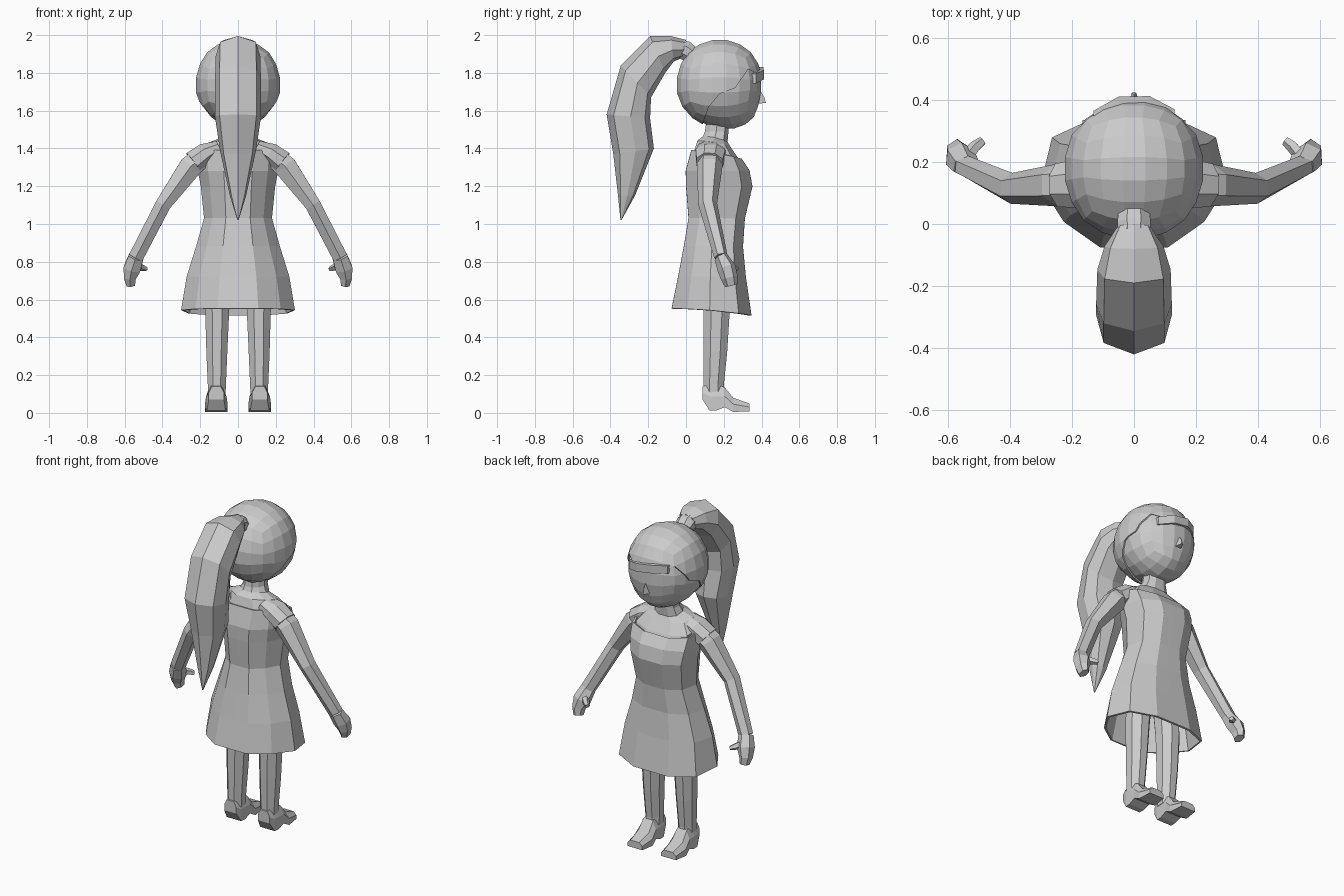
import bpy, bmesh, math
from mathutils import Vector

mat = bpy.data.materials.new("light grey")
mat.diffuse_color = (0.6, 0.6, 0.6, 1)


def finish(name, bm):
    bmesh.ops.recalc_face_normals(bm, faces=bm.faces)
    me = bpy.data.meshes.new(name)
    bm.to_mesh(me)
    bm.free()
    me.materials.append(mat)
    ob = bpy.data.objects.new(name, me)
    bpy.context.collection.objects.link(ob)
    return ob


def loft(name, rings, caps=(True, True)):
    """Skin a list of closed rings that share one point count."""
    bm = bmesh.new()
    vs = [[bm.verts.new(p) for p in r] for r in rings]
    n = len(vs[0])
    for a, b in zip(vs, vs[1:]):
        for i in range(n):
            j = (i + 1) % n
            bm.faces.new((a[i], a[j], b[j], b[i]))
    if caps[0]:
        bm.faces.new(vs[0][::-1])
    if caps[1]:
        bm.faces.new(vs[-1])
    return finish(name, bm)


def tube(name, path, sides=6, side=1):
    """Path entries: x, y, z, radius along x-z, radius along y."""
    pts = [Vector((p[0] * side, p[1], p[2])) for p in path]
    rings = []
    for i, p in enumerate(pts):
        t = (pts[min(i + 1, len(pts) - 1)] - pts[max(i - 1, 0)]).normalized()
        u = t.cross(Vector((0, 1, 0))).normalized()
        v = u.cross(t)
        ru, rv = path[i][3:]
        rings.append([p + u * ru * math.cos(a) + v * rv * math.sin(a)
                      for a in (math.tau * (k + 0.5) / sides for k in range(sides))])
    return loft(name, rings)


# Body cross-section: half width fraction, back-to-front fraction
HALF = [(0.36, 0.0), (0.75, 0.2), (1, 0.48), (0.88, 0.84), (0.4, 1)]


def body_ring(z, w, back, front, dip=0.0):
    half = [(w * x, back + (front - back) * t, z - dip * t * t) for x, t in HALF]
    mid_b = (0, back, z)
    mid_f = (0, front, z - dip)
    return [mid_b] + half + [mid_f] + [(-x, y, h) for x, y, h in half[::-1]]


# Dress, open at the hem
dress = loft("dress", [body_ring(*r) for r in (
    (0.55, 0.29, -0.065, 0.335, 0.035), (0.72, 0.26, -0.03, 0.305),
    (0.88, 0.21, 0.0, 0.29), (1.03, 0.168, 0.025, 0.30),
    (1.20, 0.185, 0.012, 0.34), (1.28, 0.20, 0.01, 0.325),
    (1.39, 0.205, 0.04, 0.285, 0.05))], (False, False))
solid = dress.modifiers.new("thickness", "SOLIDIFY")
solid.thickness = 0.012

# Shoulders and neck
loft("shoulders_and_neck", [body_ring(*r) for r in (
    (1.30, 0.19, 0.03, 0.30), (1.39, 0.198, 0.045, 0.275, 0.04),
    (1.44, 0.15, 0.06, 0.235, 0.03), (1.465, 0.085, 0.09, 0.22, 0.03),
    (1.49, 0.068, 0.10, 0.225), (1.56, 0.068, 0.11, 0.23))])

# Shoe outline by station: y, low z, high z, half width
FOOT = [(0.088, 0.07, 0.14, 0.04), (0.125, 0.012, 0.15, 0.05),
        (0.16, 0.012, 0.15, 0.052), (0.205, 0.03, 0.135, 0.054),
        (0.25, 0.005, 0.08, 0.06), (0.335, 0.008, 0.05, 0.05)]

for side, tag in ((-1, "left"), (1, "right")):
    # Strap over the shoulder
    tube("shoulder_" + tag, [(0.10, 0.13, 1.41, 0.035, 0.07),
                             (0.17, 0.13, 1.375, 0.06, 0.085),
                             (0.235, 0.125, 1.325, 0.068, 0.075)], 8, side)
    # Arm and closed hand
    tube("arm_" + tag, [(0.18, 0.13, 1.36, 0.06, 0.07), (0.25, 0.125, 1.305, 0.07, 0.068),
                        (0.395, 0.115, 1.105, 0.047, 0.05),
                        (0.54, 0.185, 0.825, 0.045, 0.036)], 6, side)
    tube("hand_" + tag, [(0.54, 0.185, 0.825, 0.046, 0.037), (0.56, 0.215, 0.765, 0.052, 0.05),
                         (0.572, 0.23, 0.715, 0.036, 0.045),
                         (0.568, 0.24, 0.675, 0.026, 0.035)], 6, side)
    tube("thumb_" + tag, [(0.54, 0.215, 0.785, 0.022, 0.022), (0.51, 0.25, 0.77, 0.019, 0.02),
                          (0.487, 0.268, 0.762, 0.012, 0.015)], 5, side)
    # Leg
    loft("leg_" + tag, [[(side * (cx + rx * math.cos(a)), cy + ry * math.sin(a), z)
                         for a in (math.tau * (k + 0.5) / 8 for k in range(8))]
                        for z, cx, cy, rx, ry in (
        (0.10, 0.112, 0.148, 0.05, 0.058), (0.15, 0.112, 0.147, 0.052, 0.058),
        (0.32, 0.112, 0.155, 0.06, 0.068), (0.55, 0.11, 0.162, 0.069, 0.076),
        (0.85, 0.085, 0.16, 0.075, 0.085))])
    # Shoe
    loft("shoe_" + tag, [[(side * 0.115 - w, y, lo), (side * 0.115 + w, y, lo),
                          (side * 0.115 + w, y, lo * 0.45 + hi * 0.55),
                          (side * 0.115 + w * 0.6, y, hi), (side * 0.115 - w * 0.6, y, hi),
                          (side * 0.115 - w, y, lo * 0.45 + hi * 0.55)]
                         for y, lo, hi, w in FOOT])


def head_shape(name, grow):
    """Cube rounded to a ball, narrowed towards the chin."""
    bm = bmesh.new()
    bmesh.ops.create_cube(bm, size=2)
    bmesh.ops.subdivide_edges(bm, edges=bm.edges[:], cuts=4, use_grid_fill=True)
    for v in bm.verts:
        d = Vector([math.tan(c * math.pi / 4.4) for c in v.co]).normalized()
        d *= 1 + 0.05 * (1 - max(abs(c) for c in d))
        low = max(0.0, -d.z - 0.35)
        v.co = (0.228 * grow * d.x * (1 - 0.25 * low),
                0.178 + 0.232 * grow * d.y + 0.06 * low,
                1.735 + 0.245 * grow * d.z)
    return finish(name, bm)


# Head and hair cap; the face opening is cut with a side profile
head_shape("head", 0.965)
hair = head_shape("hair", 1.0)
PROFILE = [(0.085, 1.3), (0.085, 1.52), (0.12, 1.62), (0.18, 1.69), (0.26, 1.72),
           (0.33, 1.82), (0.37, 1.80), (0.6, 1.74), (0.6, 1.3)]
cutter = loft("face_cutter", [[(x, y, z) for y, z in PROFILE] for x in (-0.5, 0.5)])
cutter.hide_render = True
cutter.hide_viewport = True
cut = hair.modifiers.new("face_opening", "BOOLEAN")
cut.operation = "DIFFERENCE"
cut.solver = "EXACT"
cut.object = cutter
bpy.context.view_layer.objects.active = hair
bpy.ops.object.modifier_apply(modifier=cut.name)
bpy.data.objects.remove(cutter)

# Swept fringe lock
loft("fringe", [[(x, 0.30, z + 0.03), (x, y, z + 0.03), (x, y, z - 0.02), (x, 0.30, z - 0.02)]
                for x, y, z in ((-0.13, 0.365, 1.80), (-0.05, 0.41, 1.80),
                                (0.05, 0.412, 1.785), (0.13, 0.37, 1.765))])

# Nose
loft("nose", [[(-0.025, 0.37, 1.635), (0.025, 0.37, 1.635), (0, 0.38, 1.73)],
              [(-0.007, 0.423, 1.642), (0.007, 0.423, 1.642), (0, 0.415, 1.67)]])

# Hair band
tube("hair_band", [(0, 0.025, 1.90, 0.055, 0.05), (0, -0.005, 1.92, 0.058, 0.055),
                   (0, -0.03, 1.93, 0.055, 0.05)], 8)

# Ponytail: outer ridge y, z, inner ridge y, z, half width
TAIL = [(0.0, 1.975, -0.02, 1.88, 0.055), (-0.08, 1.995, -0.065, 1.86, 0.095),
        (-0.19, 1.995, -0.11, 1.80, 0.118), (-0.345, 1.84, -0.185, 1.67, 0.122),
        (-0.42, 1.58, -0.19, 1.56, 0.122), (-0.385, 1.37, -0.17, 1.40, 0.095),
        (-0.36, 1.15, -0.27, 1.15, 0.043), (-0.347, 1.02, -0.342, 1.02, 0.003)]
SECTION = [(0, 0), (0.8, 0.16), (1, 0.55), (0.75, 0.88), (0, 1), (-0.75, 0.88),
           (-1, 0.55), (-0.8, 0.16)]
loft("ponytail", [[(w * s, oy + (iy - oy) * t, oz + (iz - oz) * t) for s, t in SECTION]
                  for oy, oz, iy, iz, w in TAIL])
